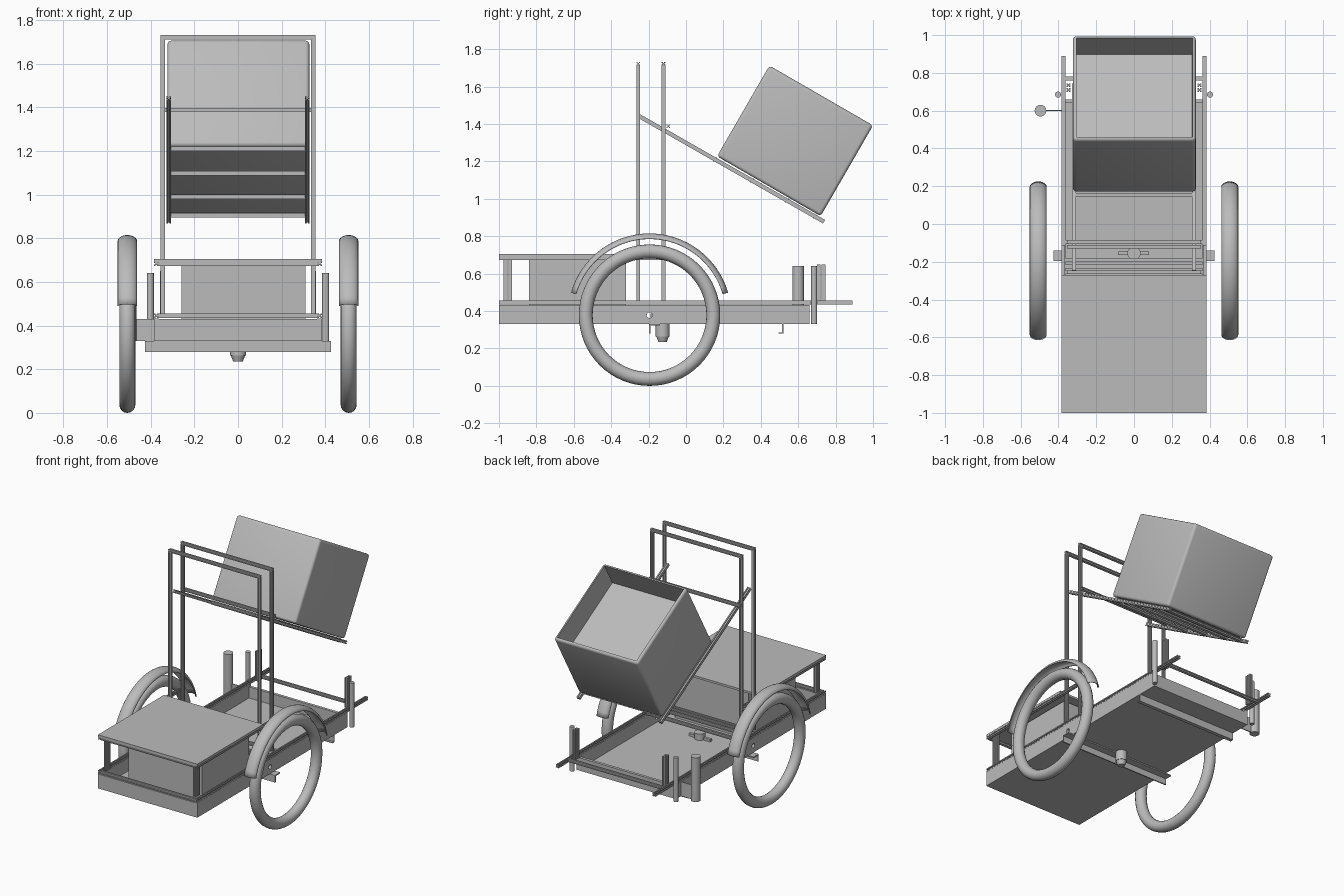
import bpy, bmesh
from math import sin, cos, pi, radians
from mathutils import Vector, Matrix

cube = bpy.data.objects.get("Cube")
if cube:
    bpy.data.objects.remove(cube, do_unlink=True)

grey = bpy.data.materials.new("plain_grey")
grey.use_nodes = True
grey.diffuse_color = (0.5, 0.5, 0.5, 1)
grey.node_tree.nodes["Principled BSDF"].inputs["Base Color"].default_value = (0.5, 0.5, 0.5, 1)


def finish(name, bm, smooth=False):
    bmesh.ops.recalc_face_normals(bm, faces=bm.faces)
    mesh = bpy.data.meshes.new(name)
    bm.to_mesh(mesh)
    bm.free()
    mesh.materials.append(grey)
    ob = bpy.data.objects.new(name, mesh)
    bpy.context.collection.objects.link(ob)
    if smooth:
        bpy.ops.object.select_all(action='DESELECT')
        ob.select_set(True)
        bpy.context.view_layer.objects.active = ob
        bpy.ops.object.shade_smooth_by_angle(angle=radians(40))
    return ob


def box(name, x, y, z):
    """Box from (min, max) ranges on each axis."""
    bm = bmesh.new()
    bmesh.ops.create_cube(bm, size=1)
    for v in bm.verts:
        v.co = Vector([(r[0] + r[1]) / 2 + c * (r[1] - r[0]) for r, c in zip((x, y, z), v.co)])
    return finish(name, bm)


def extrusion(name, a, b, size=0.02):
    """Slotted square bar from point a to point b."""
    a, b = Vector(a), Vector(b)
    h = size / 2
    g, d = h * 0.3, h * 0.5
    bm = bmesh.new()
    ring = []
    for k in range(4):
        turn = Matrix.Rotation(k * pi / 2, 3, 'Z')
        for p in ((h, -h), (h, -g), (d, -g), (d, g), (h, g)):
            ring.append(bm.verts.new(turn @ Vector((*p, 0))))
    face = bm.faces.new(ring)
    new = bmesh.ops.extrude_face_region(bm, geom=[face])["geom"]
    for v in new:
        if isinstance(v, bmesh.types.BMVert):
            v.co.z = (b - a).length
    rot = (b - a).to_track_quat('Z', 'Y').to_matrix().to_4x4()
    bm.transform(Matrix.Translation(a) @ rot)
    return finish(name, bm)


def cylinder(name, center, radius, length, axis='Z', top=None):
    bm = bmesh.new()
    bmesh.ops.create_cone(bm, cap_ends=True, segments=24, radius1=radius,
                          radius2=radius if top is None else top, depth=length)
    rot = Matrix.Rotation(pi / 2, 4, 'Y') if axis == 'X' else Matrix()
    bm.transform(Matrix.Translation(center) @ rot)
    return finish(name, bm, True)


def sweep(name, center, arc, section, closed):
    """Sweep (x, radius) section points around the x axis over the arc angles."""
    bm = bmesh.new()
    rows = [[bm.verts.new(Vector(center) + Vector((x, r * cos(t), r * sin(t)))) for x, r in section]
            for t in arc]
    n, m = len(rows), len(section)
    for i in range(n if closed else n - 1):
        for j in range(m if closed else m - 1):
            p, q, k = rows[i], rows[(i + 1) % n], (j + 1) % m
            bm.faces.new((p[j], p[k], q[k], q[j]))
    return finish(name, bm, True)


# Wheels and fenders
AXLE_Y, AXLE_Z = -0.195, 0.378
tyre = [(0.037 * cos(i * pi / 8), 0.341 + 0.037 * sin(i * pi / 8)) for i in range(16)]
guard = [(0.045 * sin(t), 0.408 + 0.029 * cos(t)) for t in [(i / 10 - 0.5) * pi for i in range(11)]]
for side, s in (("left", 1), ("right", -1)):
    c = (s * 0.507, AXLE_Y, AXLE_Z)
    sweep(side + "_wheel", c, [i * pi / 32 for i in range(64)], tyre, True)
    fender = sweep(side + "_fender", c, [radians(16 + 148 * i / 32) for i in range(33)], guard, False)
    mod = fender.modifiers.new("thickness", 'SOLIDIFY')
    mod.thickness = 0.005

# Cargo bed
box("floor", (-0.38, 0.38), (-0.995, 0.66), (0.33, 0.342))
box("front_wall", (-0.385, 0.385), (-1, -0.98), (0.33, 0.43))
box("rear_wall", (-0.385, 0.385), (0.64, 0.66), (0.33, 0.42))
for side, s in (("left", 1), ("right", -1)):
    wall = box(side + "_wall", sorted((s * 0.363, s * 0.385)), (-1, 0.66), (0.33, 0.433))
    cutter = cylinder("axle_hole_cutter", (s * 0.375, AXLE_Y, AXLE_Z), 0.015, 0.1, 'X')
    cutter.hide_render = True
    mod = wall.modifiers.new("axle_hole", 'BOOLEAN')
    mod.object = cutter
    bpy.context.view_layer.objects.active = wall
    bpy.ops.object.modifier_apply(modifier=mod.name)
    bpy.data.objects.remove(cutter, do_unlink=True)

# Angle beams and coupling under the bed
box("axle_beam_web", (-0.425, 0.425), (-0.197, -0.189), (0.28, 0.33))
box("axle_beam_flange", (-0.425, 0.425), (-0.197, -0.14), (0.322, 0.33))
box("rear_beam_web", (-0.385, 0.385), (0.512, 0.52), (0.28, 0.33))
box("rear_beam_foot", (-0.385, 0.385), (0.495, 0.515), (0.28, 0.286))
cylinder("coupling_body", (0, -0.125, 0.297), 0.037, 0.066)
cylinder("coupling_tip", (0, -0.125, 0.25), 0.022, 0.03, top=0.034)
box("coupling_plate", (-0.085, 0.08), (-0.165, -0.145), (0.342, 0.36))
cylinder("coupling_cap", (0, -0.155, 0.365), 0.035, 0.045)

# Rails, table legs, rear posts
for side, s in (("left", 1), ("right", -1)):
    x = s * 0.374
    extrusion(side + "_bed_rail", (x, -1, 0.445), (x, 0.89, 0.445), 0.022)
    extrusion(side + "_table_rail", (x, -1, 0.683), (x, -0.11, 0.683))
    for y in (-0.965, -0.94):
        extrusion(side + "_table_leg", (s * 0.345, y, 0.455), (s * 0.345, y, 0.69))
    for y in (0.71, 0.735):
        extrusion(side + "_rear_post", (s * 0.347, y, 0.44), (s * 0.347, y, 0.65))
    cylinder(side + "_rear_pipe", (s * 0.402, 0.685, 0.485), 0.016, 0.31)
for y in (-0.99, -0.255, -0.225, -0.19, -0.095, 0.77):
    extrusion("bed_crossbar", (-0.365, y, 0.445), (0.365, y, 0.445))
extrusion("table_front_bar", (-0.365, -0.99, 0.683), (0.365, -0.99, 0.683))

# Side holder tube
cylinder("holder_tube", (-0.495, 0.6, 0.485), 0.031, 0.31)
box("holder_arm", (-0.468, -0.38), (0.597, 0.604), (0.33, 0.43))

# Table and chest beneath it
box("table_top", (-0.385, 0.385), (-1, -0.27), (0.69, 0.705))
box("chest", (-0.26, 0.31), (-0.84, -0.32), (0.342, 0.68))

# Two tall hoop frames
for name, y in (("front_hoop", -0.255), ("rear_hoop", -0.12)):
    for x in (-0.345, 0.345):
        extrusion(name + "_post", (x, y, 0.455), (x, y, 1.712))
    extrusion(name + "_top", (-0.355, y, 1.722), (0.355, y, 1.722))
extrusion("hoop_crossbar", (-0.355, -0.095, 1.388), (0.355, -0.095, 1.388))

# Sloping rack
top, low = Vector((0, -0.25, 1.442)), Vector((0, 0.738, 0.878))
for x in (-0.317, 0.317):
    off = Vector((x, 0, 0))
    extrusion("rack_rail", top + off, low + off, 0.022)
for f in (0.41, 0.61, 0.8, 0.95):
    p = top.lerp(low, f)
    extrusion("rack_slat", p - Vector((0.31, 0, 0)), p + Vector((0.31, 0, 0)))

# Open bin lying on the rack
bm = bmesh.new()
bmesh.ops.create_cube(bm, size=1)
bmesh.ops.scale(bm, vec=(0.65, 0.64, 0.56), verts=bm.verts)
bmesh.ops.bevel(bm, geom=bm.edges[:], offset=0.018, segments=4, profile=0.5, affect='EDGES')
mouth = max(bm.faces, key=lambda f: f.calc_center_median().z + f.calc_area())
bmesh.ops.inset_region(bm, faces=[mouth], thickness=0.001, depth=-0.175)
bm.transform(Matrix.Translation((0.002, 0.583, 1.31)) @ Matrix.Rotation(radians(-30), 4, 'X'))
finish("bin", bm, True)
